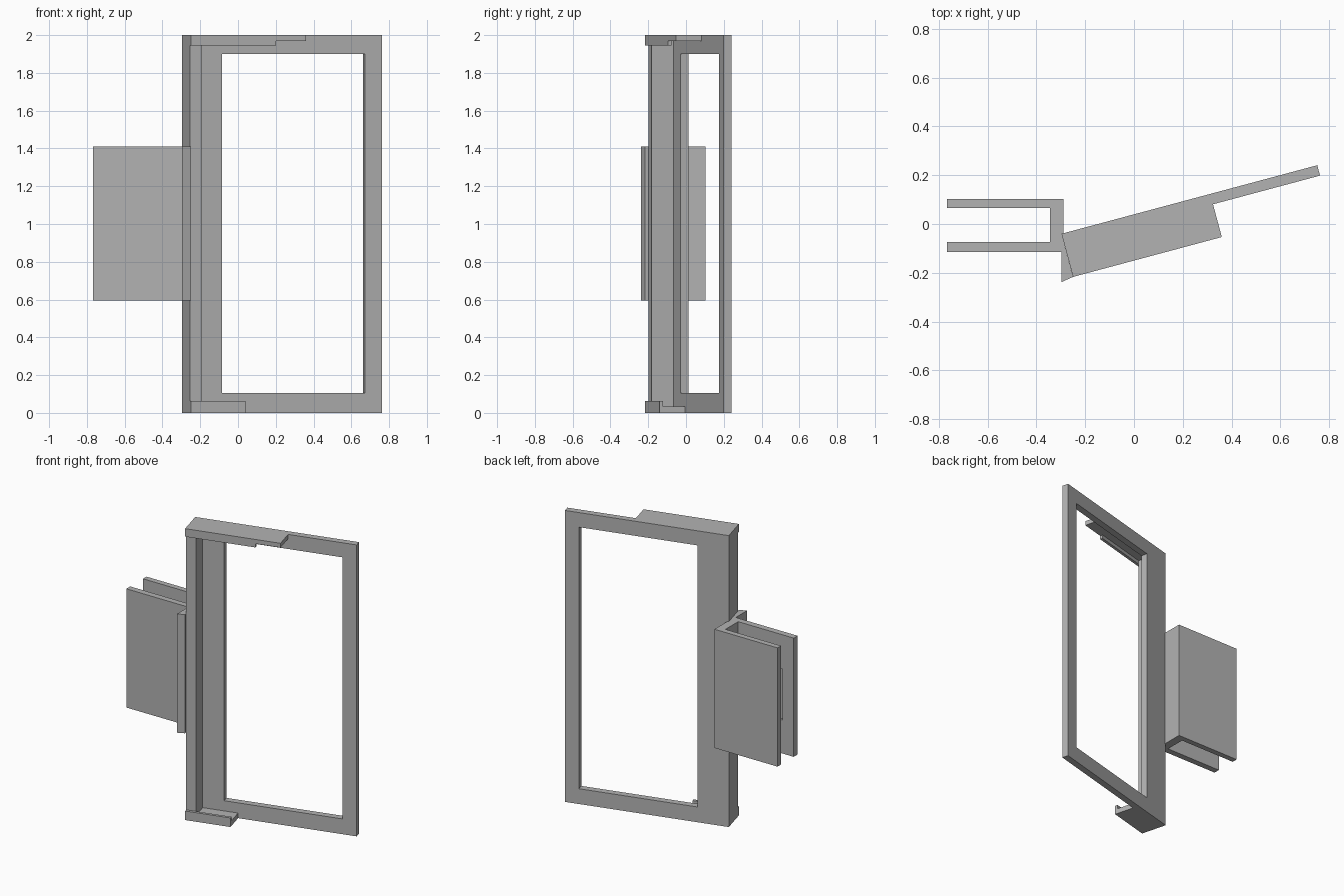
import bpy
import bmesh
from math import radians
from mathutils import Matrix, Vector

cube = bpy.data.objects.get("Cube")
if cube:
    bpy.data.objects.remove(cube, do_unlink=True)

# Single plain grey
grey = bpy.data.materials.new("plain_grey")
grey.use_nodes = True
colour = (0.45, 0.45, 0.45, 1)
grey.diffuse_color = colour
grey.node_tree.nodes["Principled BSDF"].inputs["Base Color"].default_value = colour

# The window frame is swung about the vertical: local x runs along it,
# local -y points out of its front
SWING = Matrix.Translation((-0.297, -0.04, 0)) @ Matrix.Rotation(radians(15), 4, 'Z')
HEIGHT = 2.0
PLATE = 0.044     # thickness of the frame plate
WALL = 0.164      # depth of the side wall
FRONT = 0.183     # depth of the lips


def finish(name, bm, matrix=Matrix()):
    bmesh.ops.recalc_face_normals(bm, faces=bm.faces)
    mesh = bpy.data.meshes.new(name)
    bm.to_mesh(mesh)
    bm.free()
    mesh.materials.append(grey)
    obj = bpy.data.objects.new(name, mesh)
    obj.matrix_world = matrix
    bpy.context.collection.objects.link(obj)
    return obj


def extrude(bm, faces, offset):
    geom = bmesh.ops.extrude_face_region(bm, geom=faces)["geom"]
    verts = [v for v in geom if isinstance(v, bmesh.types.BMVert)]
    bmesh.ops.translate(bm, verts=verts, vec=offset)


def box(name, x, y, z, matrix=Matrix()):
    bm = bmesh.new()
    bmesh.ops.create_cube(bm, size=1)
    for v in bm.verts:
        v.co = Vector([lo + (c + 0.5) * (hi - lo) for c, (lo, hi) in zip(v.co, (x, y, z))])
    return finish(name, bm, matrix)


def rectangle(bm, x0, x1, z0, z1):
    return [bm.verts.new((x, 0, z)) for x, z in ((x0, z0), (x1, z0), (x1, z1), (x0, z1))]


# Frame plate with its window opening
bm = bmesh.new()
outer = rectangle(bm, 0, 1.085, 0, HEIGHT)
inner = rectangle(bm, 0.207, 0.992, 0.105, 1.9)
rails = [bm.faces.new((outer[i], outer[(i + 1) % 4], inner[(i + 1) % 4], inner[i]))
         for i in range(4)]
extrude(bm, rails, (0, -PLATE, 0))
finish("window_frame", bm, SWING)

# Side wall and the two lipped ledges
box("side_wall", (0, 0.066), (-WALL, -PLATE), (0.035, 1.97), SWING)
box("top_ledge", (0, 0.631), (-FRONT, -PLATE), (1.97, HEIGHT), SWING)
box("top_lip", (0, 0.466), (-FRONT, -WALL), (1.945, 1.97), SWING)
box("bottom_ledge", (0, 0.30), (-FRONT, -PLATE), (0, 0.035), SWING)
box("bottom_lip", (0, 0.30), (-FRONT, -WALL), (0.035, 0.062), SWING)

# Forked clamp, with a wedge that meets the side wall
profile = [(-0.767, 0.103), (-0.288, 0.103), (-0.288, -0.038), (-0.297, -0.04),
           (-0.25, -0.217), (-0.297, -0.238), (-0.297, -0.115), (-0.767, -0.115),
           (-0.767, -0.073), (-0.345, -0.073), (-0.345, 0.065), (-0.767, 0.065)]
bm = bmesh.new()
base = bm.faces.new([bm.verts.new((x, y, 0.595)) for x, y in profile])
extrude(bm, [base], (0, 0, 0.815))
clamp = finish("forked_clamp", bm)

# Shallow recess inside the front arm of the clamp
cutter = box("recess_cutter", (-0.68, -0.42), (-0.088, -0.05), (0.825, 1.175))
cutter.hide_render = True
cut = clamp.modifiers.new("recess", 'BOOLEAN')
cut.operation = 'DIFFERENCE'
cut.solver = 'EXACT'
cut.object = cutter
bpy.context.view_layer.objects.active = clamp
bpy.ops.object.modifier_apply(modifier=cut.name)
bpy.data.objects.remove(cutter, do_unlink=True)
